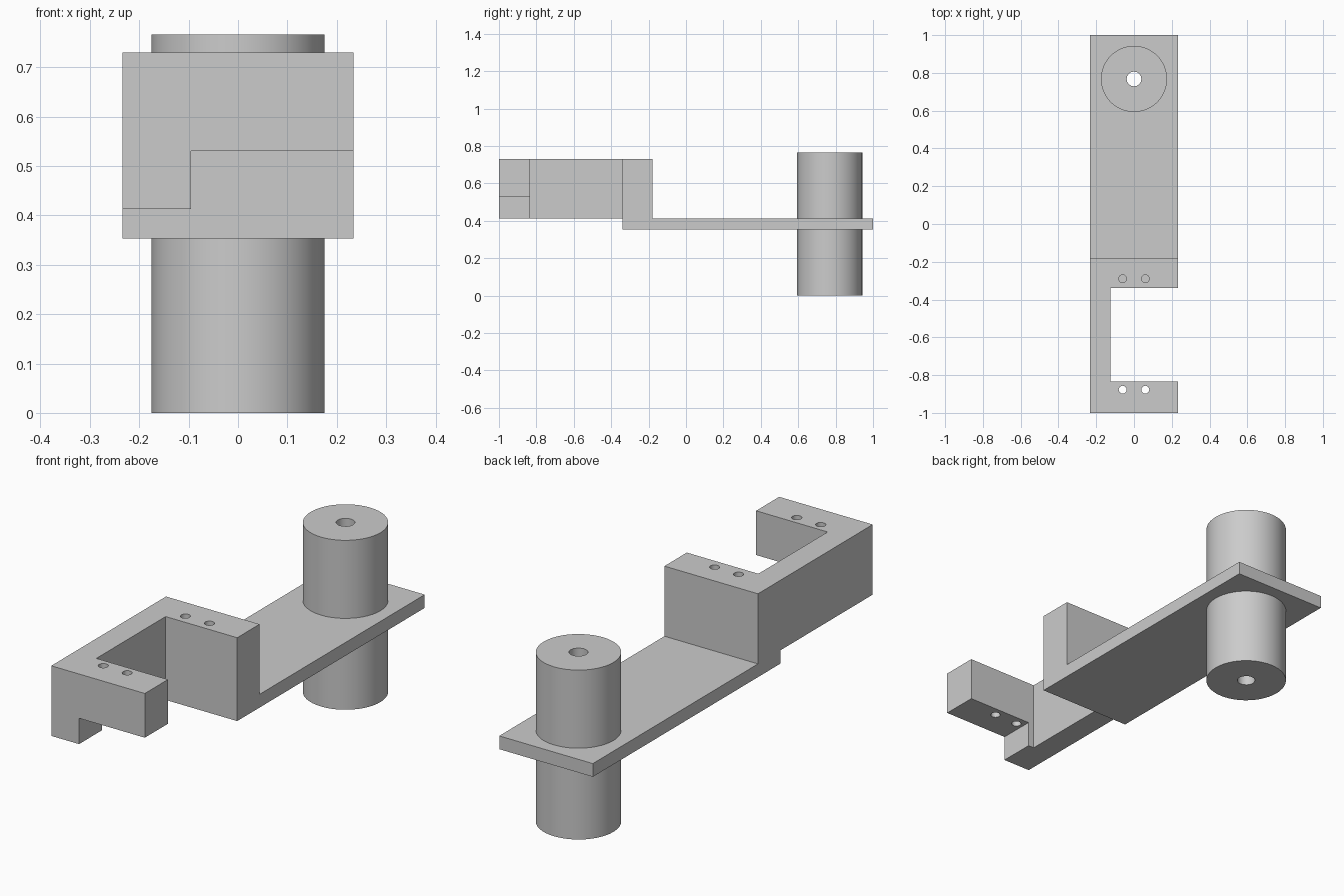
import bpy, bmesh, math
from mathutils import Vector

cube = bpy.data.objects.get("Cube")
if cube:
    bpy.data.objects.remove(cube, do_unlink=True)

HALF_W = 0.234
POST_Y = 0.768
PLATE_BOTTOM, PLATE_TOP = 0.353, 0.413
BLOCK_TOP = 0.73
POST_TOP = 0.766

grey = bpy.data.materials.new("plain grey")
grey.use_nodes = True
colour = (0.6, 0.6, 0.6, 1)
grey.diffuse_color = colour
grey.node_tree.nodes["Principled BSDF"].inputs["Base Color"].default_value = colour


def add_object(name, bm):
    bmesh.ops.recalc_face_normals(bm, faces=bm.faces)
    mesh = bpy.data.meshes.new(name)
    bm.to_mesh(mesh)
    bm.free()
    mesh.materials.append(grey)
    obj = bpy.data.objects.new(name, mesh)
    bpy.context.collection.objects.link(obj)
    return obj


def prism(name, outline, x0, x1):
    """Extrude a (y, z) outline along x."""
    bm = bmesh.new()
    face = bm.faces.new([bm.verts.new((x0, y, z)) for y, z in outline])
    grown = bmesh.ops.extrude_face_region(bm, geom=[face])
    verts = [g for g in grown["geom"] if isinstance(g, bmesh.types.BMVert)]
    bmesh.ops.translate(bm, verts=verts, vec=Vector((x1 - x0, 0, 0)))
    return add_object(name, bm)


def box(name, x, y, z):
    return prism(name, [(y[0], z[0]), (y[1], z[0]), (y[1], z[1]), (y[0], z[1])], *x)


def cylinder(name, x, y, z0, z1, radius, sides):
    bm = bmesh.new()
    bmesh.ops.create_cone(bm, cap_ends=True, segments=sides, radius1=radius,
                          radius2=radius, depth=z1 - z0)
    bmesh.ops.translate(bm, verts=bm.verts, vec=Vector((x, y, (z0 + z1) / 2)))
    return add_object(name, bm)


def cut(target, cutters):
    """Subtract each cutter, then discard it."""
    bpy.context.view_layer.objects.active = target
    for cutter in cutters:
        mod = target.modifiers.new("cut", "BOOLEAN")
        mod.operation = "DIFFERENCE"
        mod.solver = "EXACT"
        mod.object = cutter
        bpy.ops.object.modifier_apply(modifier=mod.name)
        bpy.data.objects.remove(cutter, do_unlink=True)


# Bracket: side silhouette of the plate and raised block
bracket = prism("bracket", [
    (-1, PLATE_TOP), (-0.34, PLATE_TOP), (-0.34, PLATE_BOTTOM), (1, PLATE_BOTTOM),
    (1, PLATE_TOP), (-0.18, PLATE_TOP), (-0.18, BLOCK_TOP), (-1, BLOCK_TOP),
], -HALF_W, HALF_W)

# Open window beside the arm, notch under the front block, clearance for the post
cutters = [
    box("window_cutter", (-0.124, 0.5), (-0.835, -0.34), (0.2, 1)),
    box("notch_cutter", (-0.095, 0.5), (-1.2, -0.7), (0.2, 0.53)),
    cylinder("post_clearance", 0, POST_Y, 0.2, 0.6, 0.1, 24),
]

# Screw holes: through the front block, blind in the rear block
for y, bottom in ((-0.877, 0.3), (-0.29, PLATE_TOP)):
    for x in (-0.06, 0.06):
        cutters.append(cylinder("screw_hole_cutter", x, y, bottom, 1, 0.021, 16))
cut(bracket, cutters)

# Post with a bore along its axis
post = cylinder("post", 0, POST_Y, 0, POST_TOP, 0.175, 48)
cut(post, [cylinder("bore_cutter", 0, POST_Y, -0.2, 1, 0.039, 16)])

# Smooth the round walls, keep the corners sharp
for obj in (bracket, post):
    bpy.ops.object.select_all(action="DESELECT")
    obj.select_set(True)
    bpy.context.view_layer.objects.active = obj
    bpy.ops.object.shade_smooth_by_angle(angle=math.radians(30))
